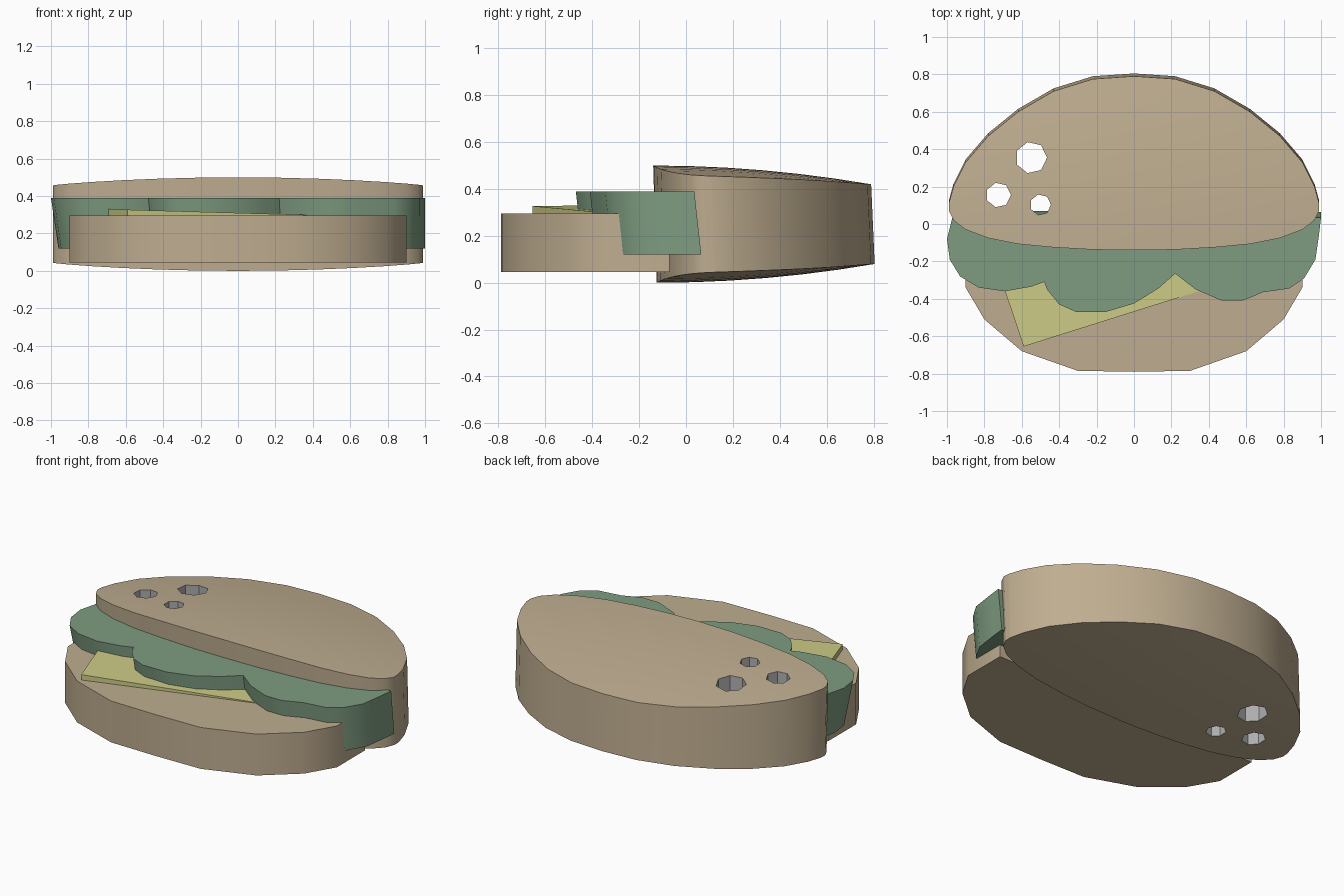
import bpy, bmesh, math

cube = bpy.data.objects.get("Cube")
if cube:
    bpy.data.objects.remove(cube, do_unlink=True)


def material(name, rgb):
    m = bpy.data.materials.new(name)
    m.use_nodes = True
    m.diffuse_color = (*rgb, 1)
    m.node_tree.nodes["Principled BSDF"].inputs["Base Color"].default_value = (*rgb, 1)
    return m


BREAD = material("bread_tan", (0.52, 0.42, 0.28))
LEAF = material("leaf_green", (0.21, 0.335, 0.22))
CHEESE = material("cheese_yellow", (0.61, 0.60, 0.24))
GREY = material("hole_grey", (0.43, 0.43, 0.43))


def finish(name, bm, mats):
    bmesh.ops.recalc_face_normals(bm, faces=bm.faces)
    mesh = bpy.data.meshes.new(name)
    bm.to_mesh(mesh)
    bm.free()
    obj = bpy.data.objects.new(name, mesh)
    bpy.context.collection.objects.link(obj)
    for m in mats:
        mesh.materials.append(m)
    return obj


def smooth(obj, degrees=35):
    bpy.ops.object.select_all(action="DESELECT")
    obj.select_set(True)
    bpy.context.view_layer.objects.active = obj
    bpy.ops.object.shade_smooth_by_angle(angle=math.radians(degrees))


def slab(name, outline, bottom, top, mats):
    """Extruded outline; bottom and top map (x, y) to a 3D point."""
    bm = bmesh.new()
    low = [bm.verts.new(bottom(x, y)) for x, y in outline]
    high = [bm.verts.new(top(x, y)) for x, y in outline]
    bm.faces.new(low)
    bm.faces.new(high)
    for i in range(len(outline)):
        j = (i + 1) % len(outline)
        bm.faces.new((low[i], low[j], high[j], high[i]))
    return finish(name, bm, mats)


def flat(z):
    return lambda x, y: (x, y, z)


# Bottom bun: half-round slab with a straight back
half = [(0.9, -0.07), (0.9, -0.34), (0.8, -0.51), (0.6, -0.68), (0.3, -0.785)]
outline = half + [(0, -0.79)] + [(-x, y) for x, y in reversed(half)]
smooth(slab("bottom_bun", outline, flat(0.045), flat(0.295), [BREAD]))

# Lettuce: wavy slab whose lower edge is tucked in
wave = [(-0.97, 0.04), (-1, -0.08), (-0.985, -0.19), (-0.93, -0.28), (-0.83, -0.34),
        (-0.69, -0.36), (-0.55, -0.335), (-0.48, -0.31), (-0.465, -0.35), (-0.4, -0.43),
        (-0.31, -0.47), (-0.15, -0.47), (0, -0.425), (0.13, -0.345), (0.22, -0.265),
        (0.33, -0.35), (0.47, -0.41), (0.58, -0.41), (0.69, -0.365), (0.83, -0.345),
        (0.91, -0.29), (0.97, -0.19), (0.99, -0.05), (1, 0.035)]
smooth(slab("lettuce", wave, lambda x, y: (x + 0.02 - 0.02 * x, y + 0.03, 0.12),
            flat(0.39), [LEAF]))

# Cheese: tilted slice peeking out below the lettuce
slice_outline = [(-0.59, -0.655), (0.6, -0.28), (0.5, -0.1), (-0.76, -0.15)]
slab("cheese_slice", slice_outline, flat(0.28),
     lambda x, y: (x, y, 0.31 - 0.029 * x), [CHEESE])

# Top bun: domed on both faces, built from strips across its width
stations = [(0, -0.14, 0.79), (0.22, -0.137, 0.775), (0.43, -0.125, 0.71),
            (0.62, -0.107, 0.6), (0.78, -0.075, 0.47), (0.9, -0.03, 0.33),
            (0.965, 0.02, 0.2), (0.99, 0.07, 0.11)]
stations = [(-x, f, b) for x, f, b in reversed(stations[1:])] + stations
STEPS = 6
bm = bmesh.new()
layers = []
for side in (-1, 1):
    grid = []
    for x, front, back in stations:
        row = []
        for k in range(STEPS + 1):
            y = front + (back - front) * k / STEPS
            rise = 0.25 - 0.04 * x * x - 0.08 * ((y + 0.14) / 0.93) ** 2
            row.append(bm.verts.new((x, y + (0.015 if side < 0 else 0), 0.25 + side * rise)))
        grid.append(row)
    for a, b in zip(grid, grid[1:]):
        for k in range(STEPS):
            bm.faces.new((a[k], b[k], b[k + 1], a[k + 1]))
    layers.append(grid)
rims = [[r[0] for r in g] + g[-1][1:] + [r[-1] for r in reversed(g[:-1])]
        + g[0][-2:0:-1] for g in layers]
low, high = rims
for i in range(len(low)):
    j = (i + 1) % len(low)
    bm.faces.new((low[i], low[j], high[j], high[i]))
top_bun = finish("top_bun", bm, [BREAD, GREY])

# Seed holes cut straight through the top bun
for cx, cy, radius in ((-0.55, 0.355, 0.085), (-0.725, 0.155, 0.067), (-0.5, 0.103, 0.056)):
    ring = [(cx + radius * math.cos(math.tau * i / 7), cy + radius * math.sin(math.tau * i / 7))
            for i in range(7)]
    cutter = slab("hole_cutter", ring, flat(-0.2), flat(0.7), [BREAD, GREY])
    cutter.hide_render = True
    for face in cutter.data.polygons:
        face.material_index = 1
    mod = top_bun.modifiers.new("hole", "BOOLEAN")
    mod.operation = "DIFFERENCE"
    mod.solver = "EXACT"
    mod.object = cutter
    bpy.context.view_layer.objects.active = top_bun
    bpy.ops.object.modifier_apply(modifier=mod.name)
    bpy.data.objects.remove(cutter, do_unlink=True)
smooth(top_bun)
